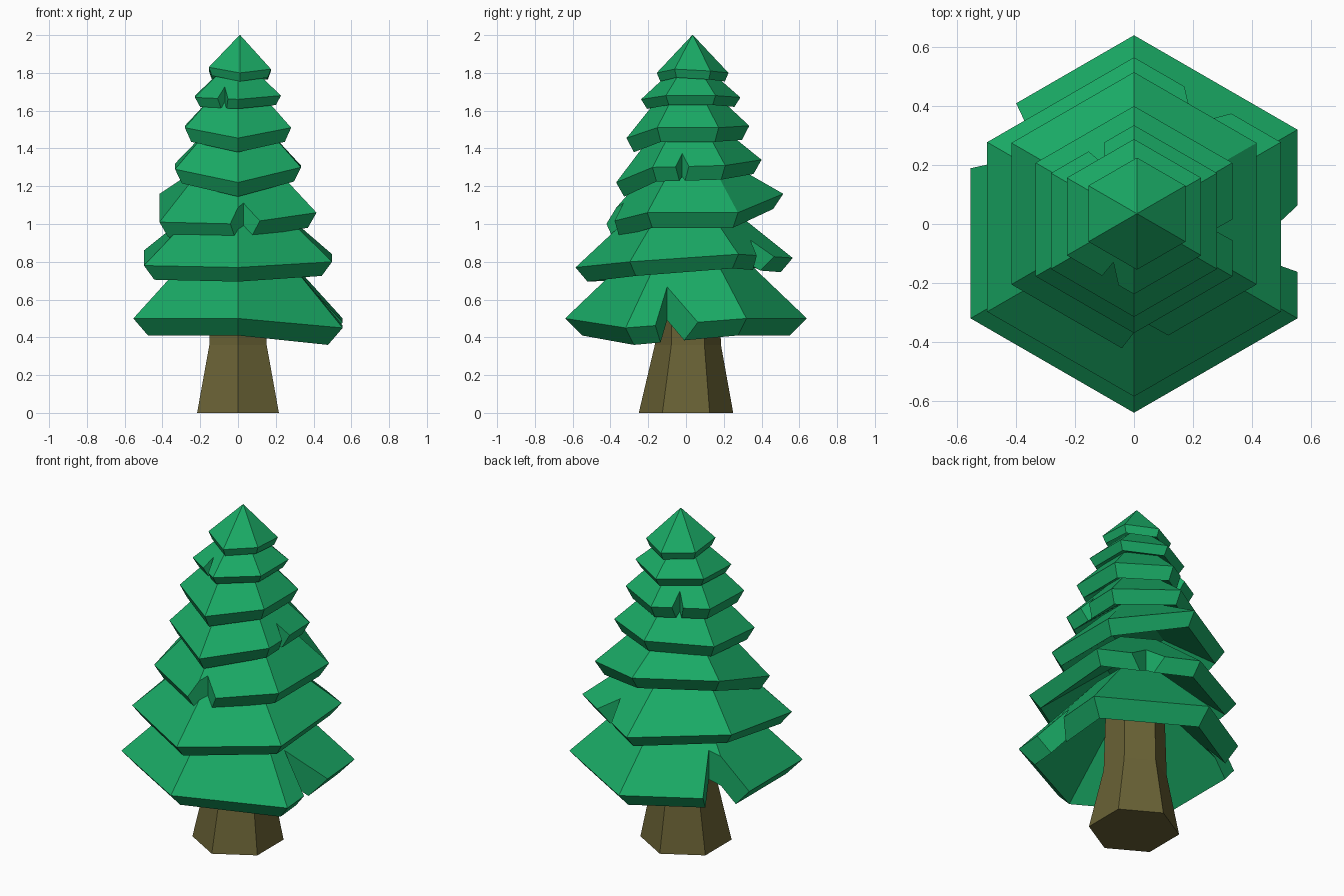
import bpy, bmesh
from math import sin, cos, radians

if "Cube" in bpy.data.objects:
    bpy.data.objects.remove(bpy.data.objects["Cube"])


def material(name, color):
    m = bpy.data.materials.new(name)
    m.diffuse_color = color
    m.use_nodes = True
    m.node_tree.nodes["Principled BSDF"].inputs["Base Color"].default_value = m.diffuse_color
    return m


GREEN = material("needles", (0.01, 0.40, 0.13, 1))
BROWN = material("bark", (0.14, 0.12, 0.035, 1))


def hexagon(radius, heights, cx=0, cy=0):
    """Six points counter-clockwise, starting at the front corner."""
    return [(cx + radius * cos(radians(60 * i - 90)),
             cy + radius * sin(radians(60 * i - 90)), heights[i]) for i in range(6)]


def loft(name, rings, mat):
    """Closed solid through a stack of rings with flat end caps."""
    bm = bmesh.new()
    loops = [[bm.verts.new(p) for p in ring] for ring in rings]
    n = len(loops[0])
    for a, b in zip(loops, loops[1:]):
        for i in range(n):
            j = (i + 1) % n
            bm.faces.new((a[i], a[j], b[j], b[i]))
    bm.faces.new(loops[0][::-1])
    bm.faces.new(loops[-1])
    bmesh.ops.recalc_face_normals(bm, faces=bm.faces)
    mesh = bpy.data.meshes.new(name)
    bm.to_mesh(mesh)
    bm.free()
    ob = bpy.data.objects.new(name, mesh)
    bpy.context.collection.objects.link(ob)
    if mat:
        mesh.materials.append(mat)
    return ob


def notch(ob, apex, p, q):
    """Cut a vertical V, open outwards, into a branch tier."""
    pts = [apex] + [(apex[0] + 2 * (e[0] - apex[0]), apex[1] + 2 * (e[1] - apex[1]))
                    for e in (p, q)]
    cutter = loft("cutter", [[(x, y, z) for x, y in pts] for z in (0.1, 2.2)], None)
    cutter.hide_render = True
    mod = ob.modifiers.new("notch", 'BOOLEAN')
    mod.operation = 'DIFFERENCE'
    mod.solver = 'EXACT'
    mod.object = cutter
    bpy.context.view_layer.objects.active = ob
    bpy.ops.object.modifier_apply(modifier=mod.name)
    bpy.data.objects.remove(cutter)


# trunk: flared foot, straight upper part
loft("trunk", [hexagon(0.25, [0] * 6),
               hexagon(0.175, [0.36] * 6, 0, 0.01),
               hexagon(0.16, [0.85] * 6, 0, 0.01)], BROWN)

# tiers: radius, centre, rim heights (front, then counter-clockwise),
# rim drop, lower rim scale, top radius, top height, notches (apex, end, end)
tiers = [
    (0.64, (0, 0), (.50, .45, .50, .50, .50, .50), .09, .86, .20, .92,
     [((.38, -.10), (.52, -.15), (.53, .04)), ((-.32, .24), (-.40, .41), (-.55, .19))]),
    (0.575, (0, -.01), (.77, .80, .84, .82, .86, .78), .075, .89, .20, 1.12,
     [((.20, .34), (.35, .38), (.17, .47))]),
    (0.48, (0, .035), (1.00, 1.06, 1.06, 1.16, 1.16, 1.01), .08, .89, .20, 1.32,
     [((.03, -.33), (-.04, -.42), (.12, -.38))]),
    (0.385, (0, .015), (1.22, 1.30, 1.31, 1.34, 1.32, 1.29), .075, .89, .15, 1.53,
     [((.27, -.02), (.36, -.07), (.36, .03))]),
    (0.325, (0, .01), (1.455, 1.51, 1.51, 1.52, 1.52, 1.51), .075, .88, .12, 1.71,
     [((-.10, .20), (-.10, .30), (-.17, .26))]),
    (0.263, (0, .025), (1.66, 1.68, 1.68, 1.67, 1.68, 1.67), .05, .88, .08, 1.83,
     [((-.07, -.13), (-.12, -.19), (-.05, -.22))]),
    (0.19, (.01, .035), (1.80, 1.82, 1.81, 1.80, 1.81, 1.83), .045, .90, .002, 2.0, []),
]
for n, (r, c, rim, drop, scale, rt, zt, cuts) in enumerate(tiers, 1):
    low = [z - drop for z in rim]
    inner = max(rt - .06, .03)
    tier = loft(f"branch_tier_{n}", [hexagon(inner, [zt - .12] * 6, *c),
                                     hexagon(r * scale, low, *c),
                                     hexagon(r, rim, *c),
                                     hexagon(rt, [zt] * 6, *c)], GREEN)
    for cut in cuts:
        notch(tier, *cut)
